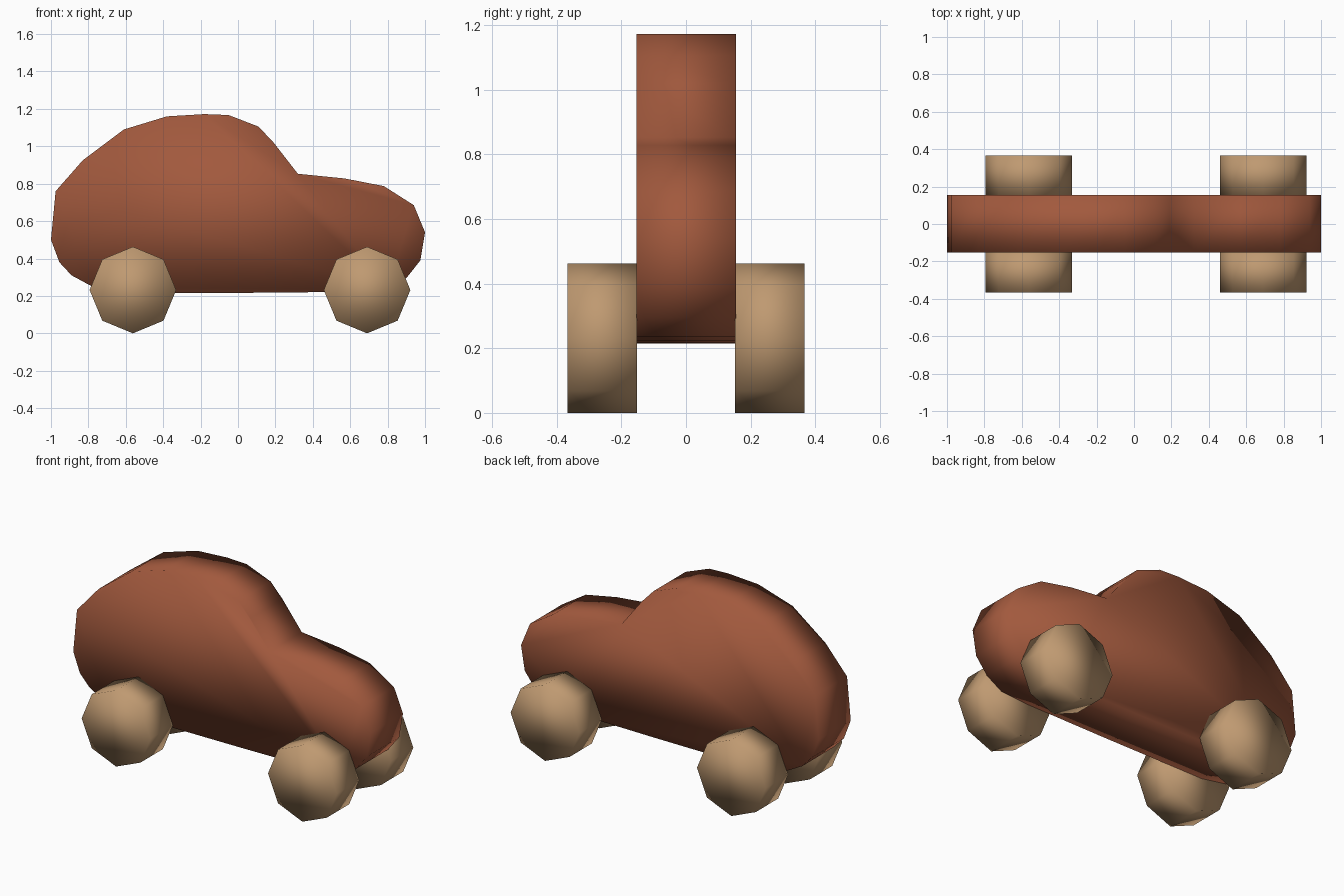
import bpy, bmesh, math

if "Cube" in bpy.data.objects:
    bpy.data.objects.remove(bpy.data.objects["Cube"])


def material(name, rgb):
    m = bpy.data.materials.new(name)
    m.diffuse_color = (*rgb, 1)
    m.use_nodes = True
    m.node_tree.nodes["Principled BSDF"].inputs["Base Color"].default_value = m.diffuse_color
    return m


def extrude_profile(name, points, y0, y1, mat):
    """Close an (x, z) outline and extrude it along y, shaded fully smooth."""
    bm = bmesh.new()
    face = bm.faces.new([bm.verts.new((x, y0, z)) for x, z in points])
    out = bmesh.ops.extrude_face_region(bm, geom=[face], use_keep_orig=True)
    for v in [g for g in out["geom"] if isinstance(g, bmesh.types.BMVert)]:
        v.co.y = y1
    bmesh.ops.recalc_face_normals(bm, faces=bm.faces)
    for f in bm.faces:
        f.smooth = True
    mesh = bpy.data.meshes.new(name)
    bm.to_mesh(mesh)
    bm.free()
    mesh.materials.append(mat)
    obj = bpy.data.objects.new(name, mesh)
    bpy.context.collection.objects.link(obj)
    return obj


red_wood = material("red_brown_wood", (0.36, 0.10, 0.047))
pale_wood = material("pale_wood", (0.52, 0.32, 0.165))

# Body: side silhouette with rounded cabin and sloping bonnet
outline = [
    (-1.0, 0.50), (-0.975, 0.76), (-0.83, 0.925), (-0.61, 1.09),
    (-0.38, 1.16), (-0.18, 1.172), (-0.05, 1.167), (0.11, 1.105),
    (0.19, 1.02), (0.32, 0.853), (0.57, 0.828), (0.78, 0.787),
    (0.94, 0.685), (1.0, 0.54), (0.975, 0.39), (0.90, 0.295),
    (0.80, 0.235), (0.62, 0.222), (0.11, 0.217), (-0.60, 0.215),
    (-0.77, 0.245), (-0.89, 0.31), (-0.955, 0.38),
]
extrude_profile("car_body", outline, -0.153, 0.155, red_wood)

# Wheels: four octagonal blocks against the sides of the body
R = 0.2315
for end, cx in (("rear", -0.562), ("front", 0.69)):
    octagon = [(cx + R * math.sin(k * math.pi / 4), R + R * math.cos(k * math.pi / 4))
               for k in range(8)]
    for side, y0, y1 in (("near", -0.367, -0.152), ("far", 0.152, 0.367)):
        extrude_profile(f"{end}_wheel_{side}", octagon, y0, y1, pale_wood)
